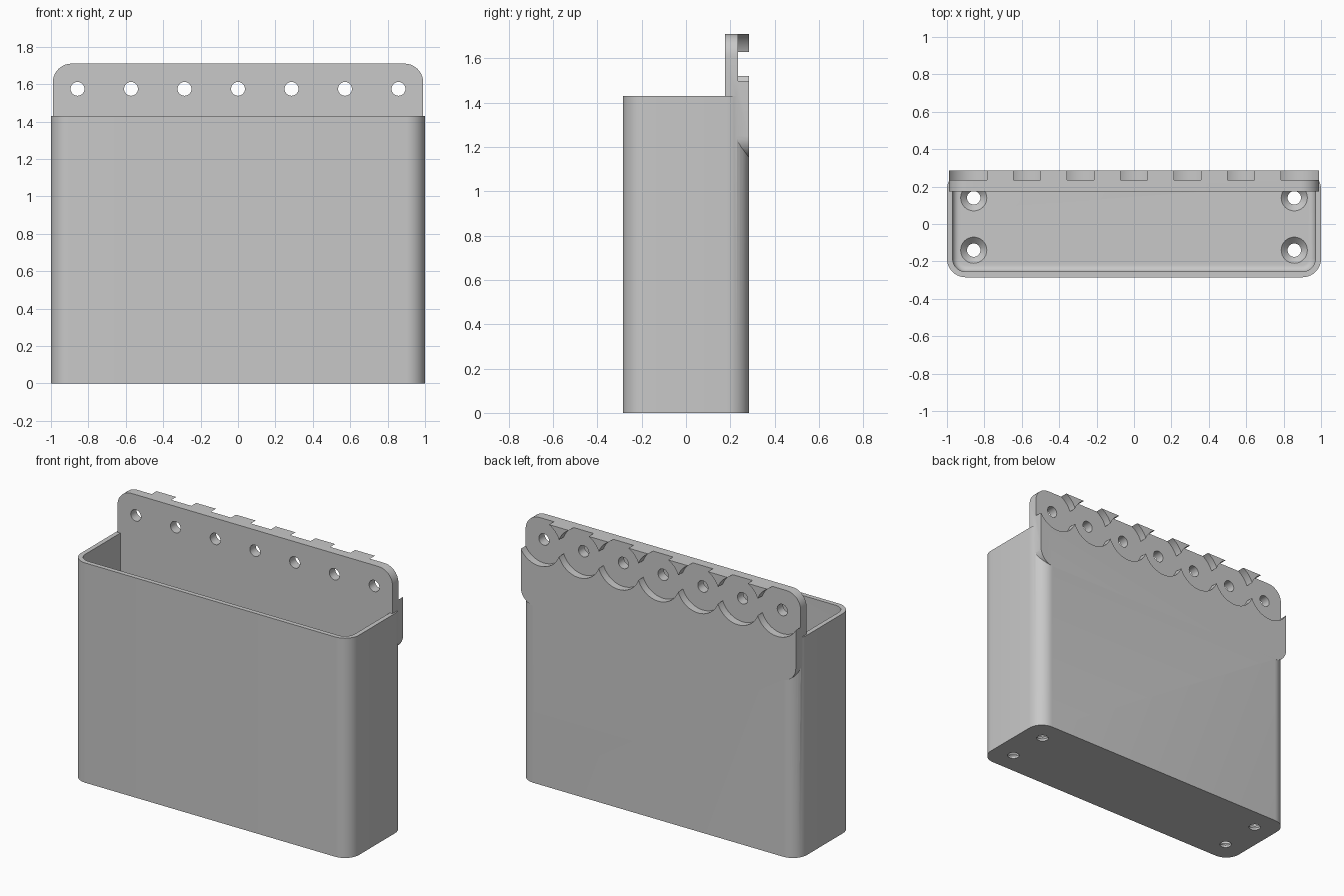
import bpy
import bmesh
from math import pi, sin, cos, radians
from mathutils import Vector

default = bpy.data.objects.get("Cube")
if default:
    bpy.data.objects.remove(default, do_unlink=True)

grey = bpy.data.materials.new("plain grey")
grey.use_nodes = True
colour = (0.58, 0.58, 0.58, 1)
grey.diffuse_color = colour
grey.node_tree.nodes["Principled BSDF"].inputs["Base Color"].default_value = colour

WIDTH, DEPTH, HEIGHT = 1.0, 0.285, 1.43   # half width, half depth, height
CORNER, WALL, FLOOR, FILLET = 0.1, 0.03, 0.05, 0.035
PLATE_W, PLATE_LOW, PLATE_TOP, PLATE_FRONT = 0.99, 1.15, 1.71, 0.175
HOLE_Z, PITCH, SCOOP_R, SCOOP_Y = 1.575, 0.286, 0.153, 0.235


def rounded_rect(half_w, half_h, r, steps=10):
    """Outline of a rounded rectangle as 2D points."""
    centres = ((1, 1), (-1, 1), (-1, -1), (1, -1))
    return [(sx * (half_w - r) + r * cos((q + i / steps) * pi / 2),
             sy * (half_h - r) + r * sin((q + i / steps) * pi / 2))
            for q, (sx, sy) in enumerate(centres) for i in range(steps + 1)]


def circle(r, steps=32):
    return [(r * cos(2 * pi * i / steps), r * sin(2 * pi * i / steps)) for i in range(steps)]


def loft(name, sections, upright=True, centre=(0, 0, 0)):
    """Solid through (outline, offset) sections along z, or along y when not upright."""
    bm = bmesh.new()
    rings = []
    for outline, d in sections:
        points = [(a, b, d) if upright else (a, d, b) for a, b in outline]
        rings.append([bm.verts.new(Vector(p) + Vector(centre)) for p in points])
    for low, high in zip(rings, rings[1:]):
        n = len(low)
        for i in range(n):
            bm.faces.new((low[i], low[(i + 1) % n], high[(i + 1) % n], high[i]))
    bm.faces.new(rings[0])
    bm.faces.new(rings[-1])
    bmesh.ops.recalc_face_normals(bm, faces=bm.faces)
    mesh = bpy.data.meshes.new(name)
    bm.to_mesh(mesh)
    bm.free()
    mesh.materials.append(grey)
    obj = bpy.data.objects.new(name, mesh)
    bpy.context.collection.objects.link(obj)
    return obj


def combine(target, tool, operation):
    """Apply a boolean and discard the tool."""
    mod = target.modifiers.new(operation, 'BOOLEAN')
    mod.operation, mod.solver, mod.object = operation, 'EXACT', tool
    bpy.context.view_layer.objects.active = target
    bpy.ops.object.modifier_apply(modifier=mod.name)
    bpy.data.objects.remove(tool, do_unlink=True)


# Open box with rounded upright corners
outer = rounded_rect(WIDTH, DEPTH, CORNER)
box = loft("wall_bin", [(outer, 0), (outer, HEIGHT)])

# Cavity, filleted where the walls meet the floor
sections = []
for i in range(7):
    a = i / 6 * pi / 2
    inset = WALL + FILLET * (1 - sin(a))
    sections.append((rounded_rect(WIDTH - inset, DEPTH - inset, CORNER - inset),
                     FLOOR + FILLET * (1 - cos(a))))
sections.append((rounded_rect(WIDTH - WALL, DEPTH - WALL, CORNER - WALL), HEIGHT + 0.1))
combine(box, loft("cavity", sections), 'DIFFERENCE')

# Mounting plate along the back
outline = rounded_rect(PLATE_W, (PLATE_TOP - PLATE_LOW) / 2, CORNER)
plate = loft("back_plate", [(outline, PLATE_FRONT), (outline, DEPTH)], False,
             (0, 0, (PLATE_TOP + PLATE_LOW) / 2))
combine(box, plate, 'UNION')

# Overlapping round scoops and screw holes through the plate
for i in range(-3, 4):
    spot = (i * PITCH, 0, HOLE_Z)
    big, small = circle(SCOOP_R, 64), circle(0.037)
    combine(box, loft("scoop", [(big, SCOOP_Y), (big, 0.35)], False, spot), 'DIFFERENCE')
    combine(box, loft("screw_hole", [(small, 0.1), (small, 0.35)], False, spot), 'DIFFERENCE')

# Countersunk holes in the floor
for x in (-0.857, 0.857):
    for y in (-0.14, 0.14):
        small, big = circle(0.036), circle(0.07)
        drill = loft("drain_hole", [(small, -0.05), (small, FLOOR - 0.035),
                                    (big, FLOOR), (big, FLOOR + 0.05)], True, (x, y, 0))
        combine(box, drill, 'DIFFERENCE')

# Smooth curved surfaces, keep edges sharp
bpy.ops.object.select_all(action='DESELECT')
box.select_set(True)
bpy.context.view_layer.objects.active = box
bpy.ops.object.shade_smooth_by_angle(angle=radians(25))
